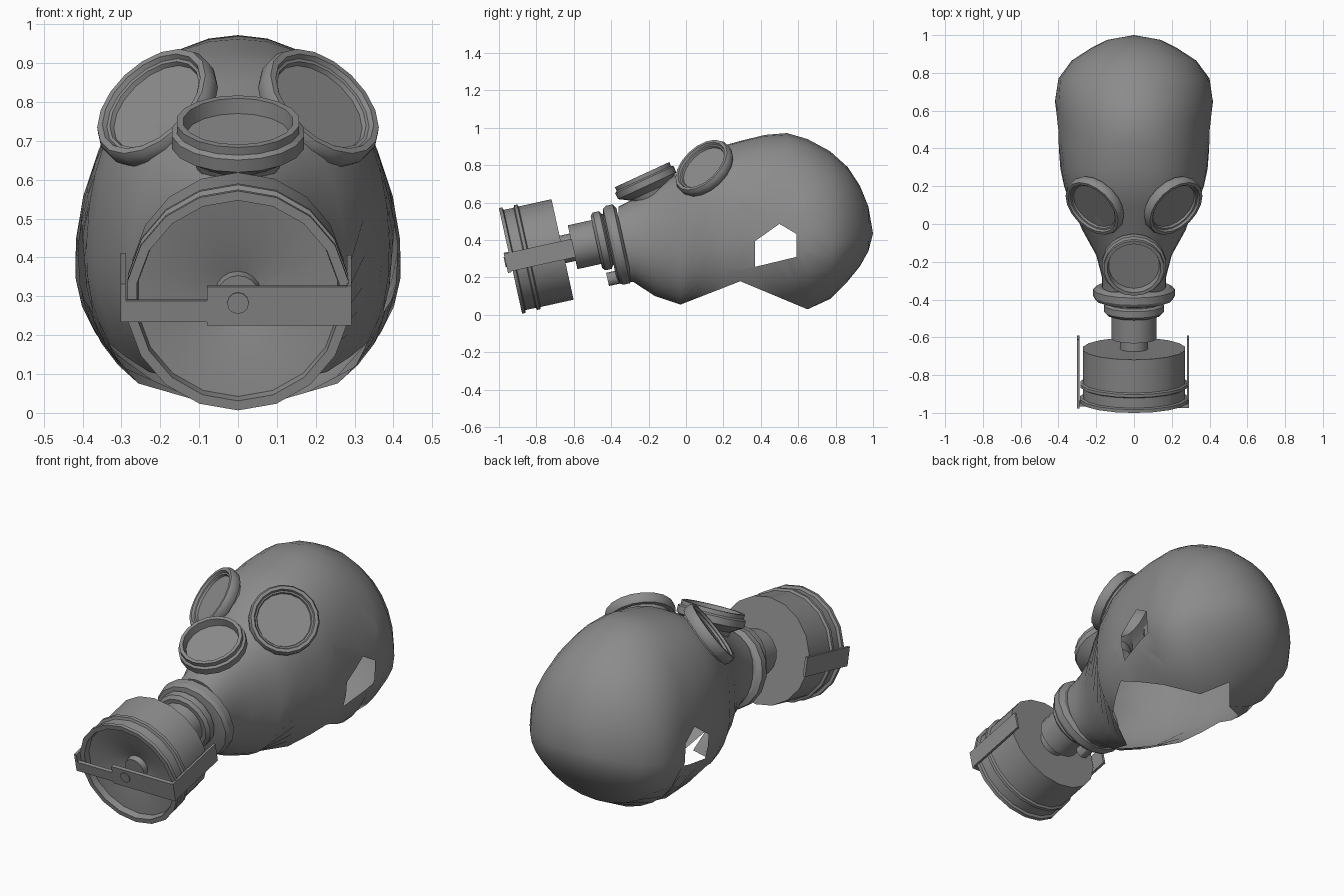
import bpy, bmesh
from math import sin, cos, acos, pi, copysign
from mathutils import Vector, Matrix

cube = bpy.data.objects.get("Cube")
if cube:
    bpy.data.objects.remove(cube, do_unlink=True)

rubber = bpy.data.materials.new("grey rubber")
rubber.use_nodes = True
GREY = (0.26, 0.26, 0.26, 1)
rubber.diffuse_color = GREY
rubber.node_tree.nodes["Principled BSDF"].inputs["Base Color"].default_value = GREY


def finish(bm, name, angle=30):
    bmesh.ops.remove_doubles(bm, verts=bm.verts, dist=0.0005)
    bmesh.ops.recalc_face_normals(bm, faces=bm.faces)
    mesh = bpy.data.meshes.new(name)
    bm.to_mesh(mesh)
    bm.free()
    mesh.materials.append(rubber)
    obj = bpy.data.objects.new(name, mesh)
    bpy.context.collection.objects.link(obj)
    bpy.ops.object.select_all(action='DESELECT')
    obj.select_set(True)
    bpy.context.view_layer.objects.active = obj
    bpy.ops.object.shade_smooth_by_angle(angle=angle * pi / 180)
    return obj


def frame(centre, axis):
    """Matrix whose local z follows the axis and local y leans upward."""
    z = Vector(axis).normalized()
    up = Vector((0, 0, 1))
    y = (up - z * up.dot(z)).normalized()
    rot = Matrix((y.cross(z), y, z)).transposed()
    return Matrix.Translation(centre) @ rot.to_4x4()


def skin(bm, rings):
    for a, b in zip(rings, rings[1:]):
        for i in range(len(a) - 1):
            bm.faces.new((a[i], a[i + 1], b[i + 1], b[i]))


def lathe(name, profile, matrix, sides=16):
    bm = bmesh.new()
    rings = []
    for r, h in profile:
        rings.append([bm.verts.new(matrix @ Vector((r * sin(2 * pi * i / sides),
                                                    r * cos(2 * pi * i / sides), h)))
                      for i in range(sides + 1)])
    skin(bm, rings)
    return finish(bm, name)


def box(name, low, high, matrix):
    bm = bmesh.new()
    bmesh.ops.create_cube(bm, size=1)
    low, high = Vector(low), Vector(high)
    for v in bm.verts:
        v.co = matrix @ Vector([l + (c + 0.5) * (h - l) for c, l, h in zip(v.co, low, high)])
    return finish(bm, name)


# Hood sections from chin to crown: y, half width, widest height, top, bottom
SECTIONS = [
    (-0.36, 0.17, 0.37, 0.58, 0.18), (-0.28, 0.17, 0.37, 0.62, 0.175),
    (-0.165, 0.20, 0.37, 0.69, 0.10), (-0.03, 0.275, 0.38, 0.765, 0.054),
    (0.10, 0.335, 0.39, 0.85, 0.0), (0.20, 0.37, 0.40, 0.905, -0.01),
    (0.29, 0.39, 0.40, 0.93, -0.02), (0.42, 0.40, 0.39, 0.962, -0.02),
    (0.54, 0.41, 0.38, 0.972, -0.01), (0.65, 0.42, 0.38, 0.94, 0.02),
    (0.77, 0.40, 0.385, 0.875, 0.085), (0.865, 0.33, 0.40, 0.79, 0.18),
    (0.93, 0.23, 0.42, 0.69, 0.26), (0.975, 0.14, 0.43, 0.58, 0.34),
    (1.0, 0.0, 0.435, 0.435, 0.435),
]


def neck_edge(y):
    """Height of the arched neck opening along the hood."""
    if y < 0.29:
        return 0.055 + (y + 0.03) * 0.39
    return 0.18 - (y - 0.29) * 0.417


def hood_ring(bm, y, w, mid, top, low, steps=28):
    start = 0
    if -0.03 <= y <= 0.65 and neck_edge(y) > low:
        start = acos((mid - neck_edge(y)) / (mid - low))
    power = 2 / (2 + 0.5 * max(0, 1 - abs(y - 0.1) / 0.5))
    ring = []
    for i in range(steps + 1):
        a = start + (2 * pi - 2 * start) * i / steps
        s, c = sin(a), cos(a)
        if c > 0:
            x, z = w * s, mid - (mid - low) * c
        else:
            x = w * copysign(abs(s) ** power, s)
            z = mid + (top - mid) * abs(c) ** power
        ring.append(bm.verts.new((x, y, z)))
    return ring


# Hood with neck opening
bm = bmesh.new()
skin(bm, [hood_ring(bm, *s) for s in SECTIONS])
bmesh.ops.remove_doubles(bm, verts=bm.verts, dist=0.0005)

# Five-sided ear holes through both sides
EAR = [(0.37, 0.395), (0.50, 0.487), (0.59, 0.433), (0.59, 0.31), (0.37, 0.257)]
planes = []
for (y1, z1), (y2, z2) in zip(EAR, EAR[1:] + EAR[:1]):
    planes.append((Vector((0, y1, z1)), Vector((0, z1 - z2, y2 - y1)).normalized()))
for point, normal in planes:
    near = [f for f in bm.faces if abs(f.calc_center_median().y - 0.48) < 0.2
            and abs(f.calc_center_median().z - 0.37) < 0.2]
    geom = set(near)
    for f in near:
        geom.update(f.edges)
        geom.update(f.verts)
    bmesh.ops.bisect_plane(bm, geom=list(geom), plane_co=point, plane_no=normal)
inside = [f for f in bm.faces
          if all((f.calc_center_median() - p).dot(n) < 0 for p, n in planes)]
bmesh.ops.delete(bm, geom=inside, context='FACES')
finish(bm, "hood", 50)

# Round eye pieces, one each side
for side, x in (("left", 1), ("right", -1)):
    lathe(side + "_eye_piece",
          [(0.14, -0.13), (0.15, -0.035), (0.17, -0.035), (0.176, -0.02), (0.176, 0.005),
           (0.168, 0.02), (0.152, 0.02), (0.146, 0.008), (0.138, 0.006),
           (0.134, -0.006), (0, -0.006)],
          frame((0.212 * x, 0.093, 0.79), (0.56 * x, -0.57, 0.6)), 18)

# Raised cup on the snout
lathe("snout_cup",
      [(0.10, -0.15), (0.115, -0.10), (0.155, -0.075), (0.172, -0.065), (0.172, -0.03),
       (0.16, -0.022), (0.16, 0), (0.142, 0), (0.135, -0.04), (0, -0.04)],
      frame((0, -0.235, 0.75), (0, -0.42, 0.91)), 18)

# Collar, hose fitting and canister share one tilted axis
AXIS = (0, -0.977, -0.215)
can = frame((0, -0.66, 0.35), AXIS)
lathe("collar", [(0, 0.04), (0.17, 0.04), (0.205, 0.03), (0.216, 0.012),
                 (0.216, -0.025), (0.19, -0.04), (0, -0.04)],
      frame((0, -0.37, 0.375), AXIS))
lathe("hose_fitting",
      [(0, 0.01), (0.075, 0.01), (0.075, -0.055), (0.12, -0.055), (0.12, -0.185),
       (0.142, -0.185), (0.158, -0.20), (0.158, -0.235), (0.14, -0.245),
       (0.14, -0.30), (0, -0.30)], can)
lathe("canister",
      [(0, 0), (0.275, 0), (0.275, 0.18), (0.287, 0.186), (0.287, 0.202),
       (0.274, 0.208), (0.274, 0.262), (0.289, 0.267), (0.289, 0.285),
       (0.264, 0.285), (0.26, 0.25), (0.16, 0.235), (0.06, 0.205),
       (0.055, 0.235), (0, 0.235)], can, 18)

# Strap around the canister with a stepped front bar
box("strap_bar_wide", (-0.08, -0.06, 0.293), (0.292, 0.042, 0.312), can)
box("strap_bar_narrow", (-0.302, -0.05, 0.293), (-0.08, 0.005, 0.312), can)
box("strap_arm_left", (0.28, -0.055, -0.06), (0.292, 0.045, 0.312), can)
box("strap_arm_right", (-0.302, -0.05, -0.06), (-0.288, 0.05, 0.312), can)
lathe("strap_bolt", [(0.028, 0.29), (0.028, 0.317), (0, 0.317)], can, 12)

# Small outlet valve under the collar
lathe("outlet_valve", [(0, -0.04), (0.036, -0.04), (0.036, 0.025), (0, 0.025)],
      frame((0, -0.395, 0.195), AXIS), 12)
